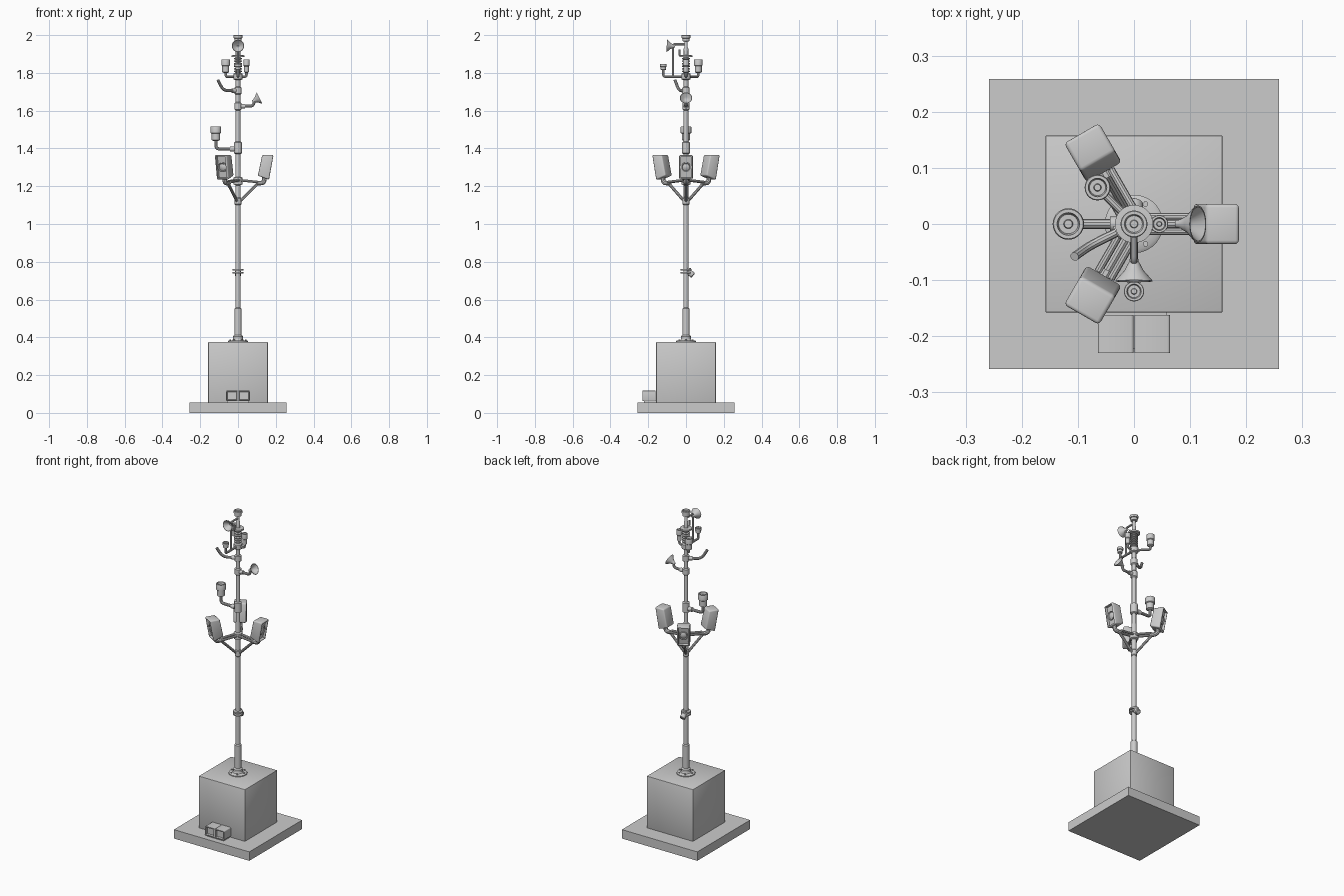
import bpy, bmesh, math
from mathutils import Vector, Matrix

if "Cube" in bpy.data.objects:
    bpy.data.objects.remove(bpy.data.objects["Cube"])


def finish(bm, name, smooth=True, rot=0.0):
    bmesh.ops.recalc_face_normals(bm, faces=bm.faces)
    me = bpy.data.meshes.new(name)
    bm.to_mesh(me)
    bm.free()
    ob = bpy.data.objects.new(name, me)
    bpy.context.collection.objects.link(ob)
    ob.rotation_euler.z = rot
    if smooth:
        bpy.ops.object.select_all(action='DESELECT')
        ob.select_set(True)
        bpy.context.view_layer.objects.active = ob
        bpy.ops.object.shade_smooth_by_angle(angle=math.radians(35))
    return ob


def box(name, lo, hi, bevel=0.0):
    lo, hi = Vector(lo), Vector(hi)
    bm = bmesh.new()
    m = Matrix.Translation((lo + hi) / 2) @ Matrix.Diagonal((*(hi - lo), 1))
    bmesh.ops.create_cube(bm, size=1, matrix=m)
    if bevel:
        bmesh.ops.bevel(bm, geom=bm.edges[:], offset=bevel, segments=2, affect='EDGES', profile=0.5)
    return finish(bm, name, bevel > 0)


def lathe(name, prof, at=(0, 0, 0), axis=(0, 0, 1), n=28, rot=0.0):
    """Revolve (radius, height) points round an axis; the ends are capped."""
    m = Matrix.Translation(at) @ Vector((0, 0, 1)).rotation_difference(Vector(axis)).to_matrix().to_4x4()
    bm = bmesh.new()
    rings = [[bm.verts.new(m @ Vector((r * math.cos(2 * math.pi * i / n), r * math.sin(2 * math.pi * i / n), h)))
              for i in range(n)] for r, h in prof]
    for a, b in zip(rings, rings[1:]):
        for i in range(n):
            bm.faces.new((a[i], a[(i + 1) % n], b[(i + 1) % n], b[i]))
    bm.faces.new(rings[0][::-1])
    bm.faces.new(rings[-1])
    return finish(bm, name, rot=rot)


def tube(name, pts, r, bend=0.02, rot=0.0):
    """Round pipe through the points, with rounded corners."""
    pts = [Vector(p) for p in pts]
    path = [pts[0]]
    for a, b, c in zip(pts, pts[1:], pts[2:]):
        p, q = b + (a - b).normalized() * bend, b + (c - b).normalized() * bend
        for i in range(7):
            t = i / 6
            path.append(p * (1 - t) ** 2 + b * 2 * t * (1 - t) + q * t * t)
    path.append(pts[-1])
    cu = bpy.data.curves.new(name, 'CURVE')
    cu.dimensions = '3D'
    cu.bevel_depth, cu.bevel_resolution, cu.use_fill_caps = r, 3, True
    sp = cu.splines.new('POLY')
    sp.points.add(len(path) - 1)
    for k, p in zip(sp.points, path):
        k.co = (*p, 1)
    tmp = bpy.data.objects.new(name + "_path", cu)
    bpy.context.collection.objects.link(tmp)
    bpy.context.view_layer.update()
    me = tmp.evaluated_get(bpy.context.evaluated_depsgraph_get()).to_mesh()
    bm = bmesh.new()
    bm.from_mesh(me)
    bpy.data.objects.remove(tmp)
    return finish(bm, name, rot=rot)


def cup(name, at, r, h):
    """Stepped sensor cup, hollow at the top."""
    lathe(name, [(r * .45, 0), (r * .8, h * .06), (r * .8, h * .5), (r, h * .55), (r, h * .96), (r * .94, h),
                 (r * .72, h), (r * .62, h * .8), (r * .3, h * .8), (r * .25, h * .9)], at)


def horn(name, rim, axis, r, depth):
    """Flared horn whose open rim faces along the axis."""
    at = Vector(rim) - Vector(axis).normalized() * depth
    lathe(name, [(r * .2, -depth * .25), (r * .25, 0), (r * .5, depth * .45), (r * .97, depth * .93), (r, depth),
                 (r * .92, depth), (r * .45, depth * .5), (r * .15, depth * .3)], at, axis)


# Footing slab and concrete block
box("footing_slab", (-.258, -.258, 0), (.258, .258, .055))
box("concrete_block", (-.158, -.158, .05), (.158, .158, .375), .003)

# Twin-window box at the foot of the block
bm = bmesh.new()
for sx in (-1, 1):
    m = Matrix.Translation((sx * .0325, -.196, .09)) @ Matrix.Diagonal((.064, .068, .056, 1))
    bmesh.ops.create_cube(bm, size=1, matrix=m)
bmesh.ops.bevel(bm, geom=[e for e in bm.edges if abs(e.verts[0].co.y - e.verts[1].co.y) > .01],
                offset=.005, segments=3, affect='EDGES', profile=.5)
bm.normal_update()
fronts = [f for f in bm.faces if f.normal.y < -.9]
bmesh.ops.inset_individual(bm, faces=fronts, thickness=.006, depth=0)
bmesh.ops.inset_individual(bm, faces=fronts, thickness=.002, depth=-.012)
finish(bm, "twin_window_box")
box("twin_box_plinth", (-.058, -.222, .053), (.058, -.155, .066))

# Pole with flange, sleeve and collars
lathe("pole_flange", [(.052, .37), (.052, .38), (.046, .384), (.03, .384), (.026, .39)])
for i in range(6):
    a = math.pi * i / 3
    lathe("flange_bolt", [(.005, 0), (.005, .007)], (.041 * math.cos(a), .041 * math.sin(a), .382), n=6)
lathe("pole_sleeve", [(.026, .38), (.026, .405), (.019, .412), (.019, .552), (.013, .558)])
lathe("main_pole", [(.0135, .5), (.0135, 1.3), (.0125, 1.31), (.0125, 1.9)])

# Low clamp with small lamp at the back
for z in (.742, .758):
    lathe("low_clamp_ring", [(.014, z - .005), (.028, z - .004), (.028, z + .004), (.014, z + .005)])
box("low_clamp_block", (-.012, .005, .735), (.012, .026, .768), .003)
lathe("low_lamp", [(.009, -.022), (.016, -.016), (.016, .012), (.012, .016)], (0, .026, .737), (0, .6, -.5))

# Three floodlights on braced arms
lathe("brace_collar", [(.014, 1.1), (.018, 1.105), (.018, 1.135), (.014, 1.14)])
lathe("arm_collar", [(.014, 1.205), (.024, 1.21), (.024, 1.245), (.014, 1.25)])
for k in range(3):
    a = 2 * math.pi * k / 3
    tube("floodlight_brace", [(.01, 0, 1.12), (.105, 0, 1.214)], .008, rot=a)
    for s in (-1, 1):
        tube("floodlight_rail", [(.01, s * .013, 1.232), (.105, s * .013, 1.222)], .007, rot=a)
    tube("floodlight_elbow", [(.095, 0, 1.217), (.14, 0, 1.217), (.14, 0, 1.265)], .0125, .02, rot=a)
    # Tilted housing: side outline extruded across, outer face recessed
    outline = [(.128, 1.365), (.188, 1.365), (.164, 1.234), (.105, 1.256)]
    bm = bmesh.new()
    left = [bm.verts.new((x, -.036, z)) for x, z in outline]
    right = [bm.verts.new((x, .036, z)) for x, z in outline]
    bm.faces.new(left)
    bm.faces.new(right[::-1])
    for i in range(4):
        j = (i + 1) % 4
        bm.faces.new((left[j], left[i], right[i], right[j]))
    bmesh.ops.recalc_face_normals(bm, faces=bm.faces)
    bmesh.ops.bevel(bm, geom=[e for e in bm.edges if e.verts[0].co.y == e.verts[1].co.y or
                              abs(e.verts[0].co.y - e.verts[1].co.y) > .01],
                    offset=.007, segments=3, affect='EDGES', profile=.5)
    bm.normal_update()
    glass = max(bm.faces, key=lambda f: f.normal.x * f.calc_area())
    bmesh.ops.inset_individual(bm, faces=[glass], thickness=.002, depth=0)
    bmesh.ops.inset_individual(bm, faces=[glass], thickness=.002, depth=-.014)
    finish(bm, "floodlight_housing", rot=a)
    lathe("floodlight_lens", [(.026, -.006), (.026, .008), (.022, .008), (.019, .004), (.013, .007), (.004, .009)],
          (.161, 0, 1.301), (.984, 0, -.18), rot=a)

# Left sensor cup on its bracket
lathe("left_clamp", [(.013, 1.37), (.021, 1.375), (.021, 1.432), (.013, 1.437)])
tube("left_sensor_arm", [(-.01, 0, 1.397), (-.117, 0, 1.397), (-.117, 0, 1.445)], .009, .022)
lathe("left_arm_socket", [(.013, 0), (.013, .025)], (-.018, 0, 1.397), (-1, 0, 0))
cup("left_sensor", (-.117, 0, 1.44), .028, .077)

# Right horn and curved whip arm
lathe("right_clamp", [(.013, 1.602), (.019, 1.607), (.019, 1.64), (.013, 1.645)])
tube("right_horn_arm", [(0, 0, 1.624), (.082, 0, 1.624), (.086, 0, 1.655)], .008, .018)
lathe("right_arm_socket", [(.012, 0), (.012, .02)], (.016, 0, 1.624), (1, 0, 0))
horn("right_horn", (.114, 0, 1.667), (.9, 0, .45), .033, .034)
lathe("whip_clamp", [(.013, 1.685), (.019, 1.69), (.019, 1.722), (.013, 1.727)])
tube("whip_arm", [(0, 0, 1.706), (-.078, -.038, 1.706), (-.106, -.058, 1.762)], .008, .03)
lathe("whip_socket", [(.012, 0), (.012, .02)], (-.014, -.007, 1.706), (-.9, -.44, 0))

# Top cluster: hub, ribbed insulator, plate and mast head
lathe("cluster_hub", [(.014, 1.762), (.024, 1.767), (.024, 1.795), (.014, 1.8)])
ribs = [(.014, 1.8)]
for i in range(6):
    z = 1.803 + i * .0135
    ribs += [(.014, z), (.022, z + .003), (.022, z + .007), (.014, z + .01)]
lathe("ribbed_insulator", ribs)
lathe("cluster_plate", [(.034, 1.884), (.034, 1.893), (.014, 1.895)])
lathe("mast_neck", [(.012, 1.89), (.012, 1.93), (.009, 1.935), (.009, 1.975)])
cup("mast_head_sensor", (0, 0, 1.966), .024, .034)

# Three cups on bent arms around the hub: x, y, base z, radius, height
for name, x, y, z, r, h in (("rear_left", -.065, .065, 1.8, .023, .072), ("right", .045, 0, 1.8, .016, .07),
                            ("front", 0, -.12, 1.815, .018, .033)):
    tube(name + "_cup_arm", [(0, 0, 1.78), (x, y, 1.78), (x, y, z + .006)], .007, .012)
    cup(name + "_cup", (x, y, z), r, h)

# Forward horn on its upright
tube("horn_upright", [(0, -.068, 1.78), (0, -.068, 1.952), (0, 0, 1.952)], .006, .01)
tube("horn_stay", [(0, 0, 1.89), (0, -.035, 1.89), (0, -.035, 1.925)], .005, .01)
horn("forward_horn", (0, -.102, 1.943), (0, -1, .06), .033, .036)
